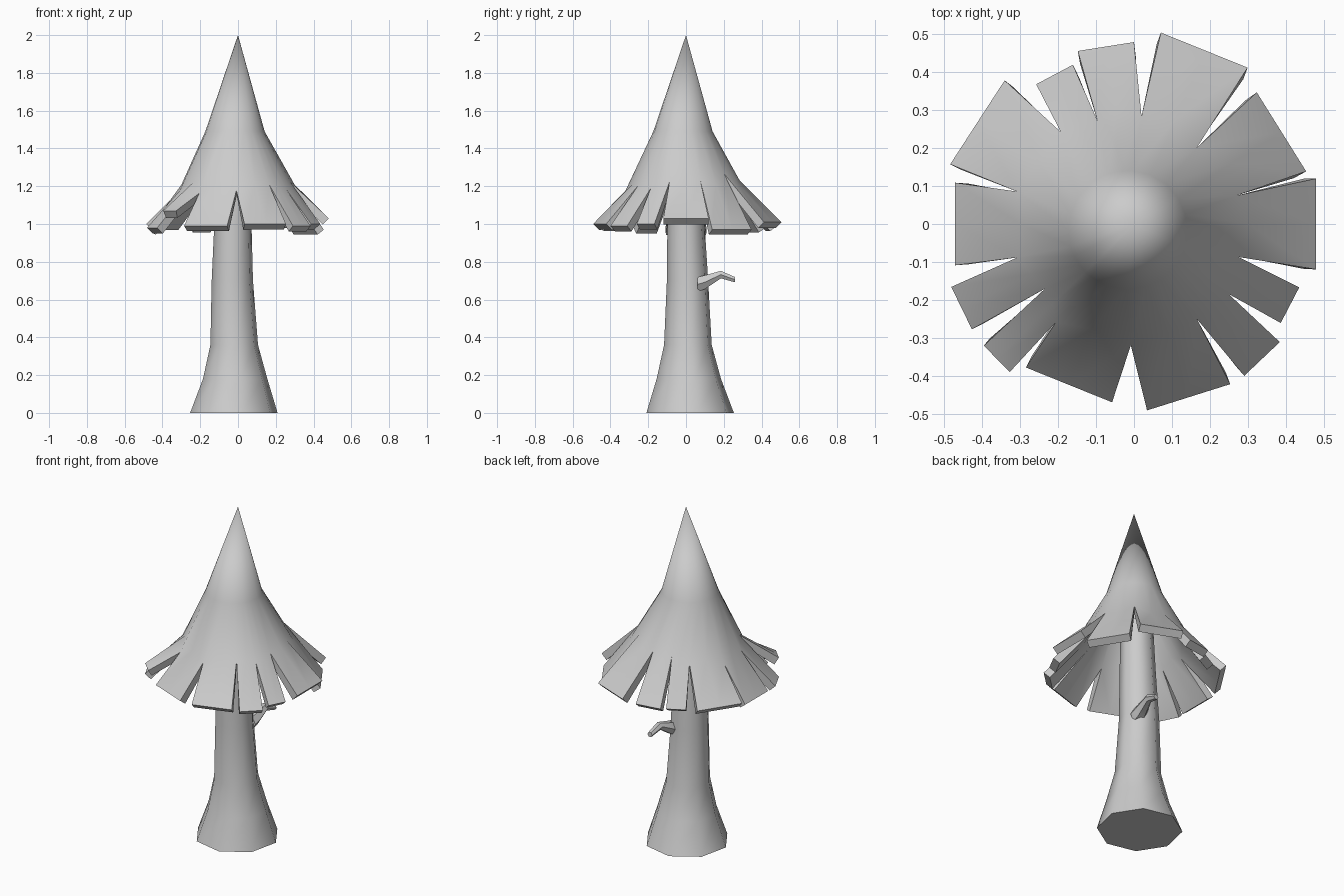
import bpy, bmesh
from math import sin, cos, pi, radians
from mathutils import Vector

old = bpy.data.objects.get("Cube")
if old:
    bpy.data.objects.remove(old, do_unlink=True)

grey = bpy.data.materials.new("plain_grey")
grey.use_nodes = True
grey.diffuse_color = (0.6, 0.6, 0.6, 1)
grey.node_tree.nodes["Principled BSDF"].inputs["Base Color"].default_value = (0.6, 0.6, 0.6, 1)


def finish(name, bm, thickness=0):
    """Turn a bmesh into a shaded object, optionally thickened inwards."""
    mesh = bpy.data.meshes.new(name)
    bm.to_mesh(mesh)
    bm.free()
    obj = bpy.data.objects.new(name, mesh)
    bpy.context.collection.objects.link(obj)
    mesh.materials.append(grey)
    bpy.ops.object.select_all(action='DESELECT')
    obj.select_set(True)
    bpy.context.view_layer.objects.active = obj
    if thickness:
        solid = obj.modifiers.new("thickness", 'SOLIDIFY')
        solid.thickness = thickness
        solid.offset = -1
        bpy.ops.object.modifier_apply(modifier=solid.name)
    bpy.ops.object.shade_smooth_by_angle(angle=radians(50))
    return obj


def loft(name, sections, sides, u, v, turn=0):
    """Closed tube through (x, y, z, radius) sections, rings spanned by u and v."""
    bm = bmesh.new()
    rings = []
    for x, y, z, r in sections:
        angles = [turn + 2 * pi * i / sides for i in range(sides)]
        rings.append([bm.verts.new(Vector((x, y, z)) + r * (cos(a) * u + sin(a) * v))
                      for a in angles])
    for low, high in zip(rings, rings[1:]):
        for i in range(sides):
            j = (i + 1) % sides
            bm.faces.new((low[i], low[j], high[j], high[i]))
    bm.faces.new(rings[0][::-1])
    bm.faces.new(rings[-1])
    bmesh.ops.recalc_face_normals(bm, faces=bm.faces)
    return finish(name, bm)


X, Y, Z = (Vector(axis) for axis in ((1, 0, 0), (0, 1, 0), (0, 0, 1)))

# Flared trunk
loft("trunk", [(-.022, .022, 0, .235), (-.015, .015, .18, .173), (-.02, .01, .36, .128),
               (-.03, .008, .7, .111), (-.027, 0, 1, .1), (-.02, 0, 1.3, .09)],
     8, X, Y, radians(10))

# Short bent branch on the back
loft("branch", [(.03, .06, .68, .045), (.035, .1, .692, .042),
                (.05, .185, .732, .023), (.06, .26, .705, .016)], 6, X, Z)

# Flaps of the canopy, clockwise from the back:
# start angle, end angle, tip radius, tip height, radius of the notch after it
flaps = [(82, 54, .51, 1.01, .26), (47, 17, .475, .97, .28), (14, -14, .495, 1.03, .29),
         (-21, -34, .467, 1, .31), (-39, -54, .495, .99, .3), (-59, -86, .493, 1, .32),
         (-97, -127, .474, .99, .33), (-130, -141, .51, 1.07, .29), (-147, -161, .51, .98, .32),
         (-167, -193, .485, .97, .32), (-198, -228, .51, 1, .31), (-235, -249, .45, .98, .29),
         (-252, -270, .48, .99, .285)]

bm = bmesh.new()


def point(degrees, r, z, shift=0):
    a = radians(degrees)
    return bm.verts.new((r * cos(a) + shift, r * sin(a) + shift, z))


def root_height(r):
    return 1.2 + 1.5 * (.305 - r)


# Shared notch points and the ring above them, two steps per flap
roots, uppers = [], []
for i, (start, end, _, _, _) in enumerate(flaps):
    before = flaps[i - 1][1] + (360 if i == 0 else 0)
    notch = (before + start) / 2
    r = flaps[i - 1][4]
    for angle, radius in ((notch, r), ((start + end) / 2, .3)):
        roots.append(point(angle, radius, root_height(radius)))
        uppers.append(point(angle, .157, 1.49, -.016))

# Pointed top and bell-shaped skirt
apex = bm.verts.new((0, 0, 2))
count = len(roots)
for i in range(count):
    j = (i + 1) % count
    bm.faces.new((uppers[j], uppers[i], apex))
    bm.faces.new((roots[j], roots[i], uppers[i], uppers[j]))

# Hanging flaps with straight tips
for i, (start, end, r, z, _) in enumerate(flaps):
    a, b = point(start, r, z), point(end, r, z)
    mid = bm.verts.new((a.co + b.co) / 2)
    left, centre, right = (roots[(2 * i + k) % count] for k in range(3))
    bm.faces.new((mid, a, left, centre))
    bm.faces.new((b, mid, centre, right))

finish("canopy", bm, .045)
